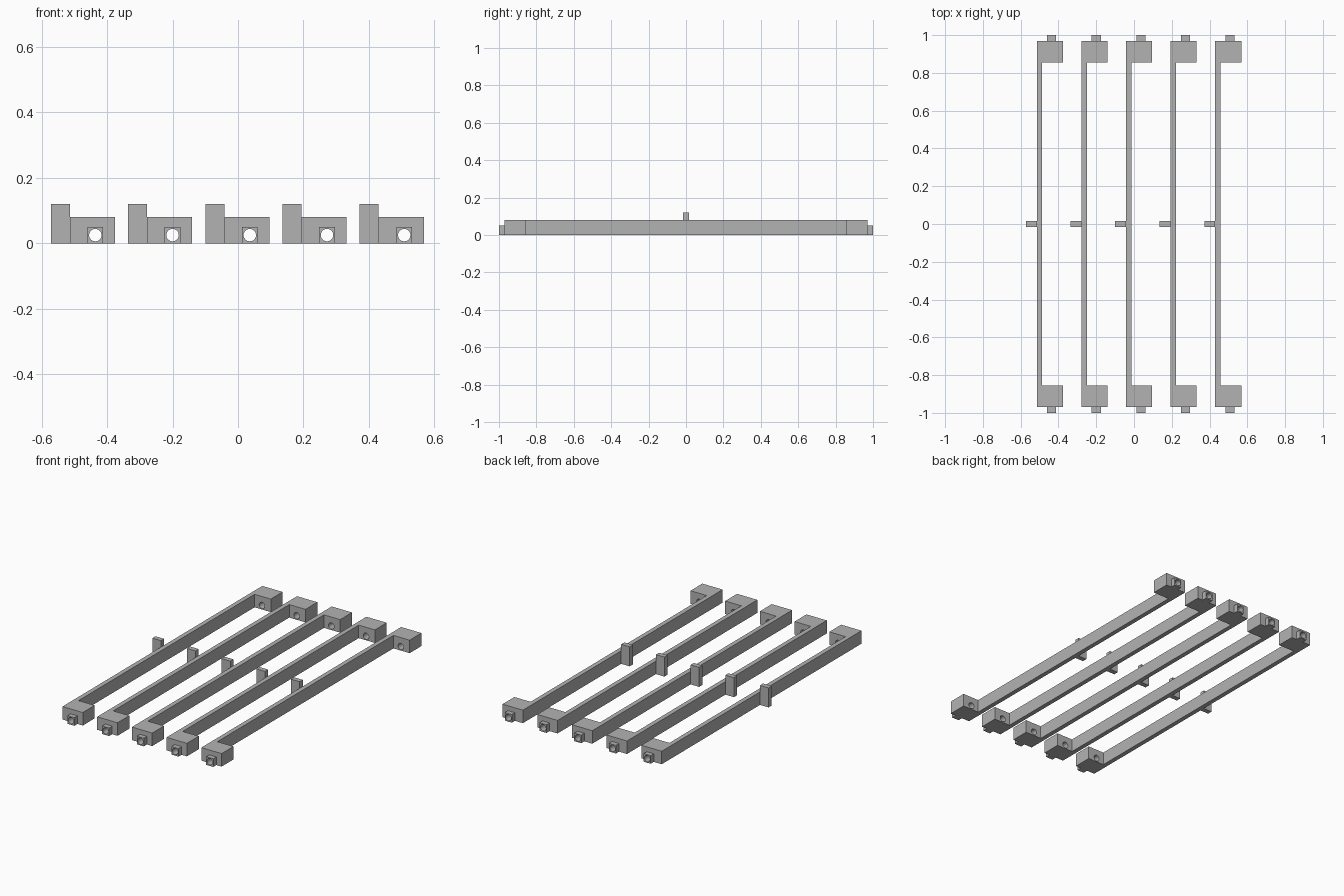
import bpy, bmesh
from mathutils import Matrix

cube = bpy.data.objects.get("Cube")
if cube:
    bpy.data.objects.remove(cube, do_unlink=True)

grey = bpy.data.materials.new("light_grey")
grey.use_nodes = True
colour = (0.45, 0.45, 0.45, 1)
grey.diffuse_color = colour
grey.node_tree.nodes["Principled BSDF"].inputs["Base Color"].default_value = colour

PITCH = 0.236          # spacing between rails
END, NUB_END = 0.97, 1.0


def finish(name, bm):
    bmesh.ops.recalc_face_normals(bm, faces=bm.faces)
    mesh = bpy.data.meshes.new(name)
    bm.to_mesh(mesh)
    bm.free()
    mesh.materials.append(grey)
    obj = bpy.data.objects.new(name, mesh)
    bpy.context.collection.objects.link(obj)
    return obj


def prism(name, outline, height):
    """Extrude a plan outline upward from the ground."""
    bm = bmesh.new()
    face = bm.faces.new([bm.verts.new((x, y, 0)) for x, y in outline])
    top = bmesh.ops.extrude_face_region(bm, geom=[face])["geom"]
    verts = [v for v in top if isinstance(v, bmesh.types.BMVert)]
    bmesh.ops.translate(bm, verts=verts, vec=(0, 0, height))
    return finish(name, bm)


def box(name, x0, x1, y0, y1, height):
    return prism(name, [(x0, y0), (x1, y0), (x1, y1), (x0, y1)], height)


def drill(obj, cutter):
    """Cut the bore and bake the result into the mesh."""
    mod = obj.modifiers.new("bore", 'BOOLEAN')
    mod.operation, mod.solver, mod.object = 'DIFFERENCE', 'EXACT', cutter
    graph = bpy.context.evaluated_depsgraph_get()
    mesh = bpy.data.meshes.new_from_object(obj.evaluated_get(graph))
    obj.modifiers.clear()
    obj.data = mesh


# Rail with an end block at each end, as one C-shaped bar
left, inner, right, block = -0.514, -0.486, -0.376, 0.855
rail = prism("rail", [(left, -END), (right, -END), (right, -block), (inner, -block),
                      (inner, block), (right, block), (right, END), (left, END)], 0.08)

# Small square nubs on the outer end faces
hole_x = -0.436
front_nub = box("front_nub", hole_x - 0.024, hole_x + 0.024, -NUB_END, -END, 0.05)
back_nub = box("back_nub", hole_x - 0.024, hole_x + 0.024, END, NUB_END, 0.05)

# Upright tab beside the middle of the rail
tab = box("tab", -0.572, left, -0.015, 0.015, 0.12)

# Round bore running lengthwise through nubs and blocks
bm = bmesh.new()
bmesh.ops.create_cone(bm, cap_ends=True, segments=32, radius1=0.019, radius2=0.019, depth=2.2,
                      matrix=Matrix.Translation((hole_x, 0, 0.025)) @ Matrix.Rotation(1.5708, 4, 'X'))
bore = finish("bore_cutter", bm)
bore.hide_render = True
for part in (rail, front_nub, back_nub):
    drill(part, bore)
bpy.data.objects.remove(bore, do_unlink=True)

# Repeat the finished rail across the width
for part in (rail, front_nub, back_nub, tab):
    base = part.name
    for i in range(1, 5):
        copy = part.copy()
        copy.name = f"{base}_{i + 1}"
        copy.location.x = i * PITCH
        bpy.context.collection.objects.link(copy)
